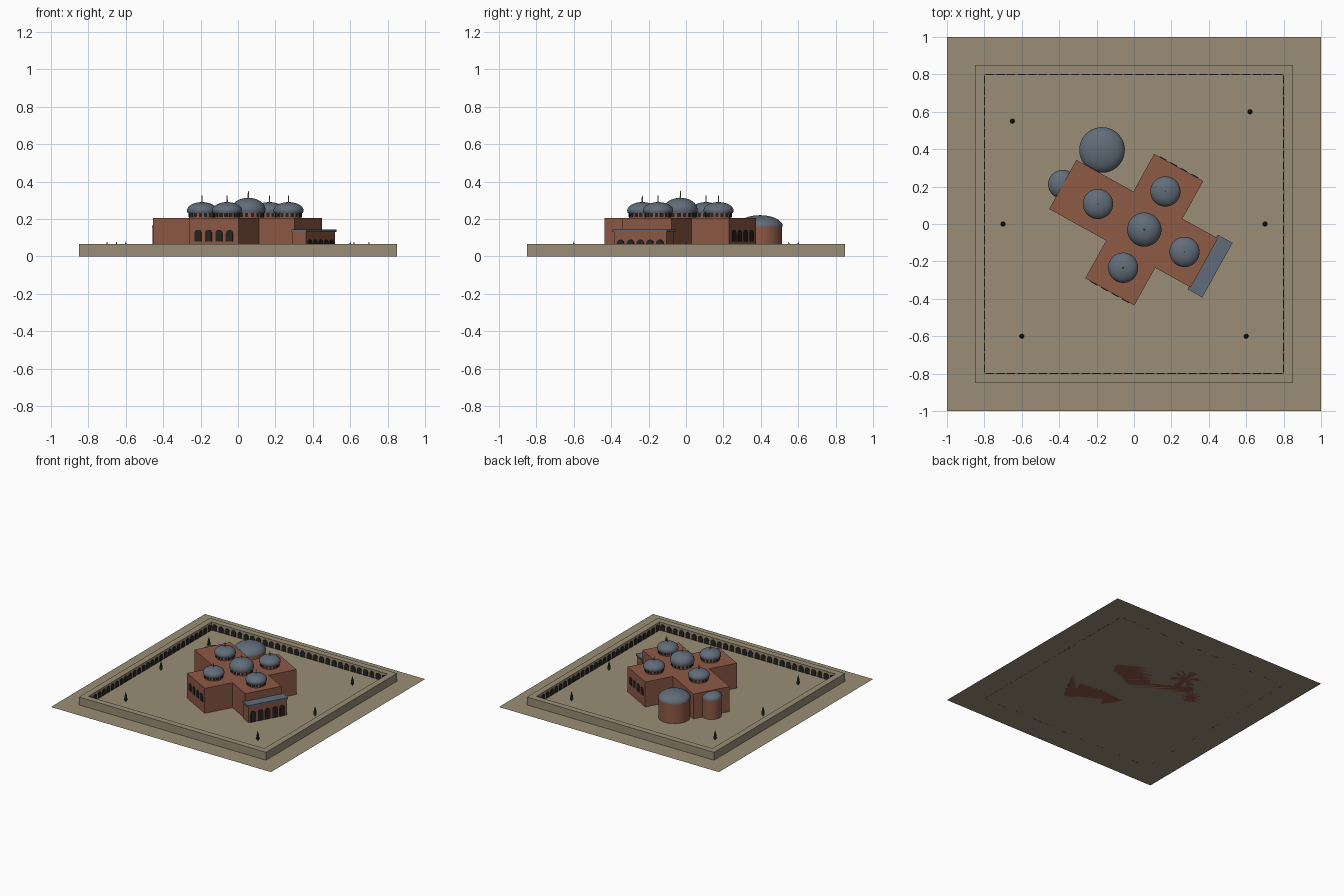
import bpy, bmesh
from math import pi, sin, cos, radians, sqrt
from mathutils import Matrix, Vector

if "Cube" in bpy.data.objects:
    bpy.data.objects.remove(bpy.data.objects["Cube"])


def material(name, rgb):
    m = bpy.data.materials.new(name)
    m.diffuse_color = (*rgb, 1)
    m.use_nodes = True
    m.node_tree.nodes["Principled BSDF"].inputs["Base Color"].default_value = m.diffuse_color
    return m


STONE = material("stone", (0.32, 0.27, 0.18))
BRICK = material("brick", (0.27, 0.10, 0.06))
SLATE = material("slate", (0.12, 0.15, 0.19))
DARK = material("opening", (0.02, 0.018, 0.016))
LEAF = material("foliage", (0.02, 0.035, 0.015))
GOLD = material("gilding", (0.40, 0.32, 0.12))

# Church frame: origin under the central dome, x along the nave
CHURCH = Matrix.Translation((0.055, -0.03, 0)) @ Matrix.Rotation(radians(-29), 4, 'Z')


def finish(name, bm, mat, smooth=False):
    bmesh.ops.recalc_face_normals(bm, faces=bm.faces)
    me = bpy.data.meshes.new(name)
    bm.to_mesh(me)
    bm.free()
    me.materials.append(mat)
    if smooth:
        me.shade_smooth()
        me.set_sharp_from_angle(angle=radians(35))
    ob = bpy.data.objects.new(name, me)
    bpy.context.collection.objects.link(ob)
    return ob


def lathe(name, profile, mat, matrix=Matrix(), n=32, start=0.0, closed=False, smooth=True):
    """Turn (radius, z) points around the z axis."""
    bm = bmesh.new()
    rings = []
    for r, z in profile:
        if r < 1e-6:
            rings.append([bm.verts.new(matrix @ Vector((0, 0, z)))] * n)
        else:
            rings.append([bm.verts.new(matrix @ Vector((r * cos(start + 2 * pi * i / n),
                                                        r * sin(start + 2 * pi * i / n), z)))
                          for i in range(n)])
    pairs = list(zip(rings, rings[1:])) + ([(rings[-1], rings[0])] if closed else [])
    for a, b in pairs:
        for i in range(n):
            j = (i + 1) % n
            bm.faces.new(list(dict.fromkeys((a[i], a[j], b[j], b[i]))))
    return finish(name, bm, mat, smooth)


def prism(name, outline, z0, z1, mat, matrix=Matrix()):
    bm = bmesh.new()
    f = bm.faces.new([bm.verts.new(matrix @ Vector((x, y, z0))) for x, y in outline])
    ext = bmesh.ops.extrude_face_region(bm, geom=[f], use_keep_orig=True)
    for v in ext["geom"]:
        if isinstance(v, bmesh.types.BMVert):
            v.co.z += z1 - z0
    return finish(name, bm, mat)


def rect(x0, x1, y0, y1):
    return [(x0, y0), (x1, y0), (x1, y1), (x0, y1)]


def arches(name, places, w, h, depth):
    """Round-headed dark openings; each lies in its local xz plane."""
    r = w / 2
    outline = [(-r, 0), (r, 0)] + [(r * cos(pi * k / 8), h - r + r * sin(pi * k / 8)) for k in range(9)]
    bm = bmesh.new()
    for m in places:
        front = [bm.verts.new(m @ Vector((x, -depth, z))) for x, z in outline]
        back = [bm.verts.new(m @ Vector((x, depth, z))) for x, z in outline]
        bm.faces.new(front)
        bm.faces.new(back[::-1])
        for i in range(len(outline)):
            j = (i + 1) % len(outline)
            bm.faces.new((front[j], front[i], back[i], back[j]))
    return finish(name, bm, DARK)


def spin(a):
    return Matrix.Rotation(a, 4, 'Z')


def move(x, y, z=0.0):
    return Matrix.Translation((x, y, z))


def dome_profile(r, z, rise, low=0.0):
    steps = [-low + (pi / 2 + low) * k / 10 for k in range(11)]
    return [(r * cos(t) if k < 10 else 0, z + rise * sin(t)) for k, t in enumerate(steps)]


# Ground sheet
bm = bmesh.new()
bm.faces.new([bm.verts.new((x, y, 0)) for x, y in rect(-1, 1, -1, 1)])
finish("ground", bm, STONE)

# Precinct wall with a blind arcade on its inner faces
S = sqrt(2)
lathe("precinct_wall", [(0.80 * S, 0), (0.80 * S, 0.065), (0.85 * S, 0.065), (0.85 * S, 0)],
      STONE, n=4, start=pi / 4, closed=True, smooth=False)
COUNT = 28
arches("wall_arcade",
       [spin(side * pi / 2) @ move(-0.8 + 1.6 * (i + 0.5) / COUNT, 0.8)
        for side in range(4) for i in range(COUNT)], 0.042, 0.05, 0.004)

# Cross-shaped church body
W, V, U0, U1 = 0.15, 0.38, -0.498, 0.367
prism("church_body", [(U0, -W), (-W, -W), (-W, -V), (W, -V), (W, -W), (U1, -W),
                      (U1, W), (W, W), (W, V), (-W, V), (-W, W), (U0, W)],
      0, 0.205, BRICK, CHURCH)

# Four windows on each transept end
arches("transept_windows",
       [CHURCH @ move(0.064 * (i - 1.5), s * V, 0.08) for s in (-1, 1) for i in range(4)],
       0.042, 0.062, 0.004)

# Entrance porch with slab roof and arches
prism("porch", rect(U1 - 0.01, 0.442, -0.16, 0.16), 0, 0.13, BRICK, CHURCH)
prism("porch_roof", rect(U1 - 0.01, 0.447, -0.167, 0.167), 0.13, 0.143, SLATE, CHURCH)
arches("porch_arches",
       [CHURCH @ move(0.442, 0.06 * (i - 2)) @ spin(pi / 2) for i in range(5)],
       0.044, 0.09, 0.004)

# Round apse and side chapel, each with a low dome
for name, x, y, r, h, rise in (("chapel", -0.404, 0.263, 0.122, 0.16, 0.06),
                               ("apse", -0.50, 0.0, 0.077, 0.155, 0.045)):
    at = CHURCH @ move(x, y)
    lathe(name + "_wall", [(0, 0), (r - 0.003, 0), (r - 0.003, h), (0, h)], BRICK, at)
    lathe(name + "_dome", [(0, h)] + dome_profile(r, h, rise), SLATE, at)

# Five roof domes: drum, ring of windows, dome and finial
domes = [("central", 0, 0, 0.092, 0.25, 0.313, 0.35)]
for name, x, y in (("east", 0.246, 0), ("west", -0.283, 0), ("north", 0, 0.233), ("south", 0, -0.233)):
    domes.append((name, x, y, 0.081, 0.245, 0.29, 0.325))
for name, x, y, r, base, top, tip in domes:
    at = CHURCH @ move(x, y)
    drum = r - 0.011
    lathe(name + "_drum", [(0, 0.2), (drum, 0.2), (drum, base), (0, base)], BRICK, at)
    arches(name + "_drum_windows",
           [at @ spin(2 * pi * i / 16) @ move(0, drum, 0.211) for i in range(16)],
           0.017, base - 0.216, 0.002)
    prof = dome_profile(r, base, top - base, 0.3)
    lathe(name + "_dome", [(0, prof[0][1])] + prof, SLATE, at)
    lathe(name + "_finial", [(0, top - 0.005), (0.004, top - 0.005), (0.0025, tip), (0, tip)], GOLD, at, n=8)

# Cypress trees in the courtyard
for i, (x, y) in enumerate([(-0.65, 0.55), (-0.7, 0), (-0.6, -0.6), (0.6, -0.6), (0.7, 0), (0.62, 0.6)]):
    lathe(f"cypress_{i + 1}", [(0, 0), (0.004, 0), (0.004, 0.014), (0.013, 0.014), (0.009, 0.045), (0, 0.08)],
          LEAF, move(x, y), n=8)
